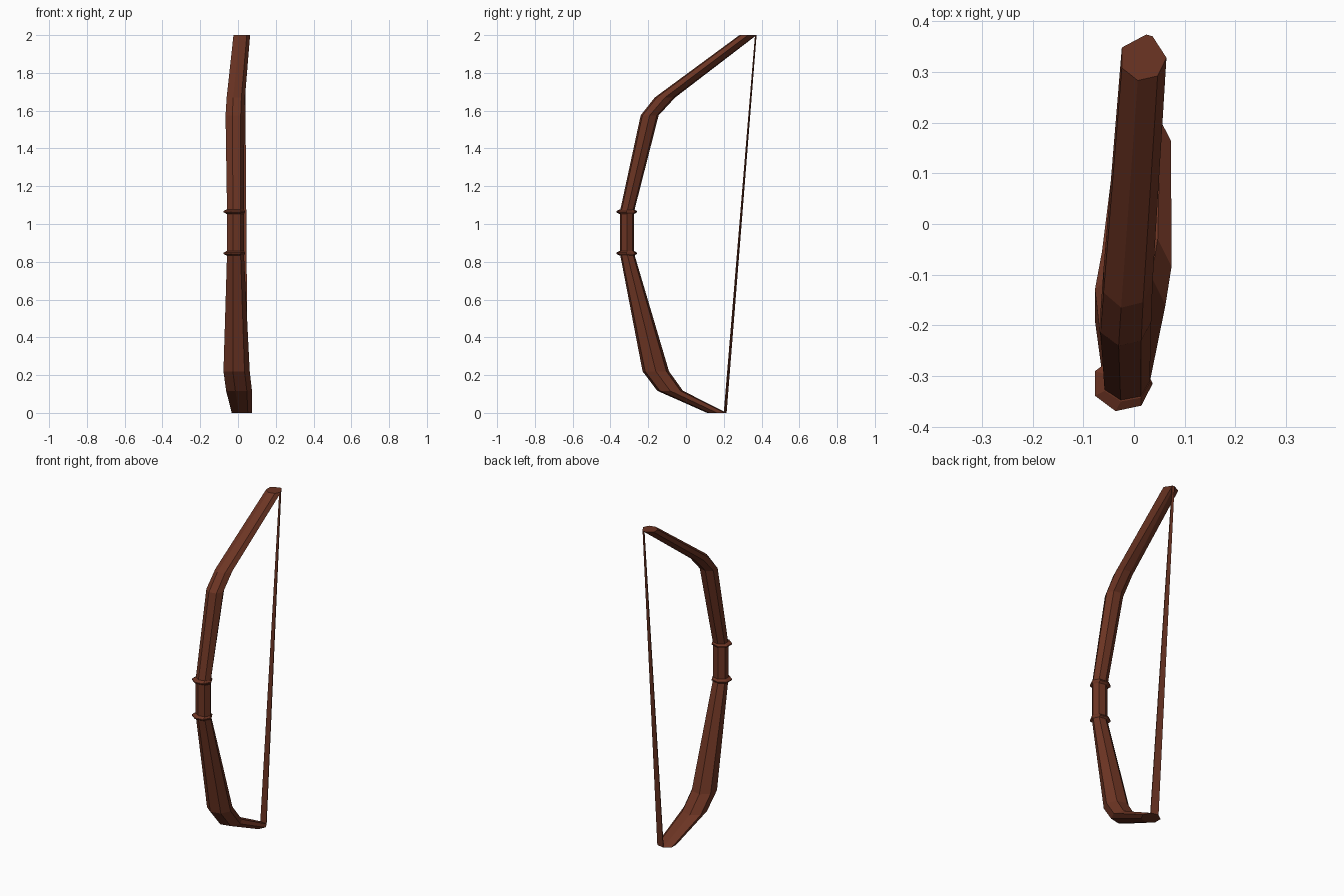
import bpy, bmesh, math

if "Cube" in bpy.data.objects:
    bpy.data.objects.remove(bpy.data.objects["Cube"])

wood = bpy.data.materials.new("dark_wood")
wood.diffuse_color = (0.15, 0.035, 0.017, 1)
wood.use_nodes = True
wood.node_tree.nodes["Principled BSDF"].inputs["Base Color"].default_value = wood.diffuse_color

SEVEN = [math.tau * i / 7 for i in range(7)]
S7, C7 = math.sin(SEVEN[2]), -math.cos(SEVEN[3])


def ring(z, x0, x1, y0, y1, angles=SEVEN):
    """Level seven-sided section that fills the given x and y limits."""
    rx, ry = (x1 - x0) / (1 + C7), (y1 - y0) / (2 * S7)
    cx, cy = x1 - rx, (y0 + y1) / 2
    return [(cx + rx * math.cos(a), cy + ry * math.sin(a), z) for a in angles]


def loft(name, rings):
    """Skin a stack of equal-sided sections and cap both ends."""
    bm = bmesh.new()
    loops = [[bm.verts.new(p) for p in r] for r in rings]
    n = len(loops[0])
    for a, b in zip(loops, loops[1:]):
        for i in range(n):
            j = (i + 1) % n
            bm.faces.new((a[i], a[j], b[j], b[i]))
    bm.faces.new(loops[0][::-1])
    bm.faces.new(loops[-1])
    bmesh.ops.recalc_face_normals(bm, faces=bm.faces)
    mesh = bpy.data.meshes.new(name)
    bm.to_mesh(mesh)
    bm.free()
    mesh.materials.append(wood)
    obj = bpy.data.objects.new(name, mesh)
    bpy.context.collection.objects.link(obj)
    return obj


# bow body: lower limb, straight grip, upper limb
tip_angles = SEVEN[:]
tip_angles[1], tip_angles[2] = math.radians(66), math.radians(82)
bottom = ring(0.0, -0.033, 0.073, 0.112, 0.215)
top = ring(2.0, -0.024, 0.064, 0.283, 0.373, tip_angles)
grip = (-0.058, 0.031, -0.35, -0.275)
loft("bow_body", [
    bottom,
    ring(0.117, -0.063, 0.074, -0.152, -0.016),
    ring(0.22, -0.077, 0.062, -0.23, -0.09),
    ring(0.845, *grip),
    ring(1.065, *grip),
    ring(1.575, -0.066, 0.034, -0.24, -0.145),
    ring(1.67, -0.06, 0.037, -0.165, -0.057),
    top,
])

# flared collars at both ends of the grip
for part, z in (("lower_collar", 0.845), ("upper_collar", 1.065)):
    loft(part, [ring(z - 0.013, *grip),
                ring(z - 0.003, -0.077, 0.037, -0.369, -0.26),
                ring(z + 0.003, -0.077, 0.037, -0.369, -0.26),
                ring(z + 0.013, *grip)])

# flat bowstring between the rear edges of the two tips
def string_end(r, thick=0.005):
    (xa, ya, z), (xb, yb, _) = r[1], r[2]
    return [(xa, ya, z), (xb, yb, z), (xb, yb - thick, z), (xa, ya - thick, z)]

loft("bowstring", [string_end(bottom), string_end(top)])
